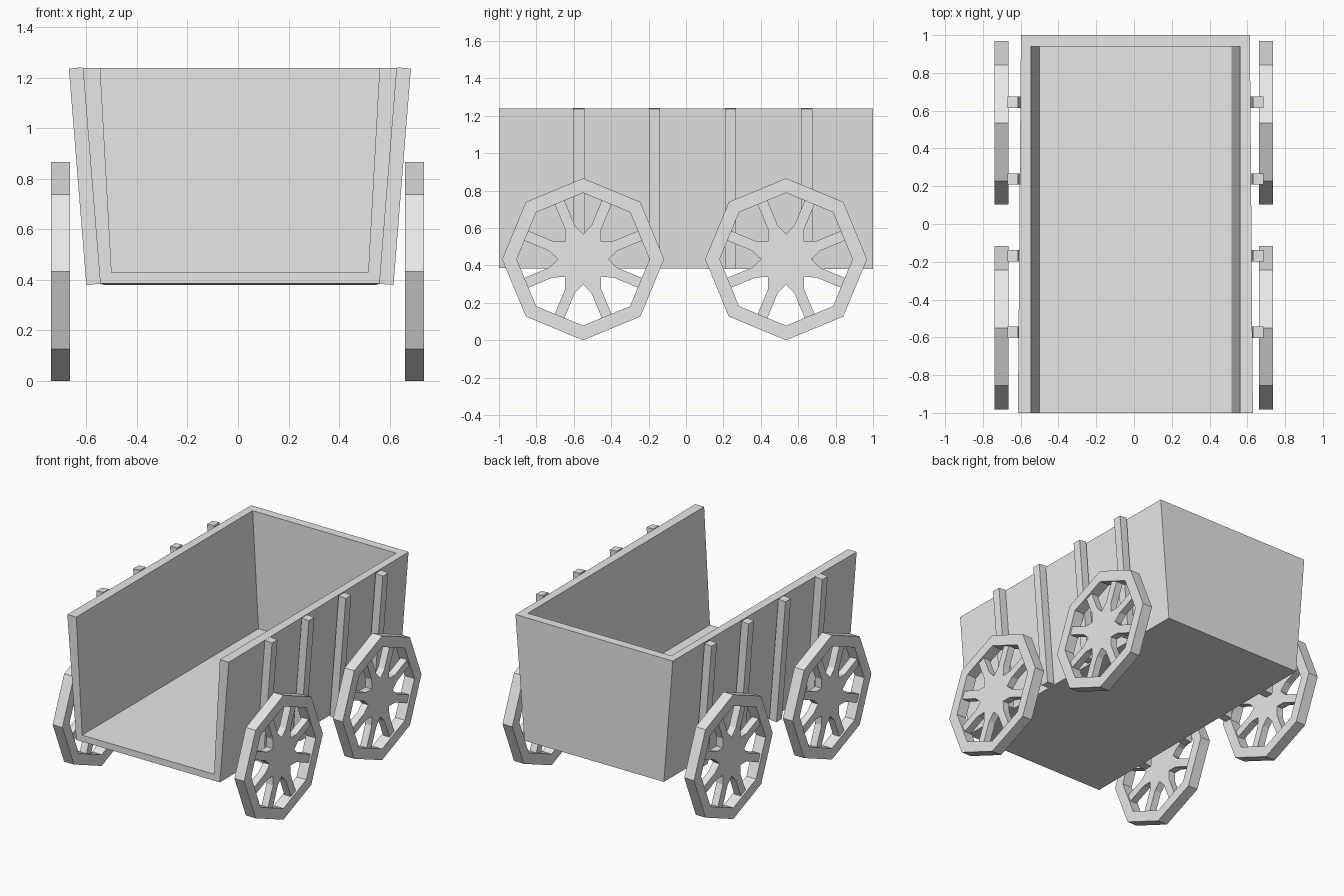
import bpy, bmesh
from math import sin, cos, pi

cube = bpy.data.objects.get("Cube")
if cube:
    bpy.data.objects.remove(cube, do_unlink=True)

grey = bpy.data.materials.new("plain_grey")
grey.use_nodes = True
COLOUR = (0.8, 0.8, 0.8, 1)
grey.diffuse_color = COLOUR
grey.node_tree.nodes["Principled BSDF"].inputs["Base Color"].default_value = COLOUR


def make(name, verts, faces):
    """Mesh object with outward normals and flat faces."""
    bm = bmesh.new()
    vs = [bm.verts.new(v) for v in verts]
    for f in faces:
        bm.faces.new([vs[i] for i in f])
    bmesh.ops.recalc_face_normals(bm, faces=bm.faces)
    mesh = bpy.data.meshes.new(name)
    bm.to_mesh(mesh)
    bm.free()
    mesh.materials.append(grey)
    obj = bpy.data.objects.new(name, mesh)
    bpy.context.collection.objects.link(obj)
    return obj


def prism(name, near, far):
    """Solid between two matching outlines."""
    n = len(near)
    sides = [(i, (i + 1) % n, (i + 1) % n + n, i + n) for i in range(n)]
    return make(name, near + far, [tuple(range(n)), tuple(range(n, 2 * n))] + sides)


# Open-fronted cart body: four sections, each top left, bottom left, bottom right, top right
CX, TOP = 0.0075, 1.24


def section(top_half, bottom_half, y, low):
    return [(CX - top_half, y, TOP), (CX - bottom_half, y, low),
            (CX + bottom_half, y, low), (CX + top_half, y, TOP)]


body = (section(0.622, 0.553, -1, 0.385) + section(0.606, 0.537, 1, 0.38)
        + section(0.553, 0.508, -1, 0.43) + section(0.553, 0.508, 0.94, 0.43))
walls = [(i + k, i + k + 1, i + k + 5, i + k + 4) for k in (0, 8) for i in range(3)]
ends = [(4, 5, 6, 7), (12, 13, 14, 15)]
front_edge = [(i, i + 1, i + 9, i + 8) for i in range(3)]
top_edge = [(0, 4, 12, 8), (4, 7, 15, 12), (7, 3, 11, 15)]
make("cart_body", body, walls + ends + front_edge + top_edge)

# Upright slats leaning with the side walls
for side, label in ((-1, "right"), (1, "left")):
    for n, y in enumerate((-0.573, -0.168, 0.238, 0.645)):
        outline = [(0.553, 0.385), (0.608, 0.38), (0.677, 1.237), (0.622, 1.242)]
        near, far = ([(CX + side * x, y + d, z) for x, z in outline]
                     for d in (-0.03, 0.03))
        prism(f"{label}_slat_{n + 1}", near, far)

# Eight-sided wheels with recessed hub and spokes
RADIUS, INNER, HALF_RIM, HALF_SPOKE = 0.433, 0.355, 0.0375, 0.025
ANGLES = [i * pi / 4 for i in range(8)]


def wheel(label, cx, cy):
    def point(x, r, a, across=0):
        return (cx + x, cy + r * cos(a) - across * sin(a),
                RADIUS + r * sin(a) + across * cos(a))

    loops = ((-HALF_RIM, RADIUS), (HALF_RIM, RADIUS), (HALF_RIM, INNER), (-HALF_RIM, INNER))
    verts = [point(x, r, a) for x, r in loops for a in ANGLES]
    faces = [(k * 8 + i, k * 8 + (i + 1) % 8,
              (k + 1) % 4 * 8 + (i + 1) % 8, (k + 1) % 4 * 8 + i)
             for k in range(4) for i in range(8)]
    make(label + "_wheel_rim", verts, faces)

    def star(x):
        pts = []
        for a in ANGLES:
            mid = a + pi / 8
            pts.append(point(x, 0.135, a))
            pts += [point(x, r, mid, w) for r, w in
                    ((0.185, -0.028), (0.335, -0.028), (0.335, 0.028), (0.185, 0.028))]
        return pts

    prism(label + "_wheel_spokes", star(-HALF_SPOKE), star(HALF_SPOKE))


for side, x in (("right", -0.702), ("left", 0.698)):
    wheel("front_" + side, x, -0.55)
    wheel("back_" + side, x, 0.535)
